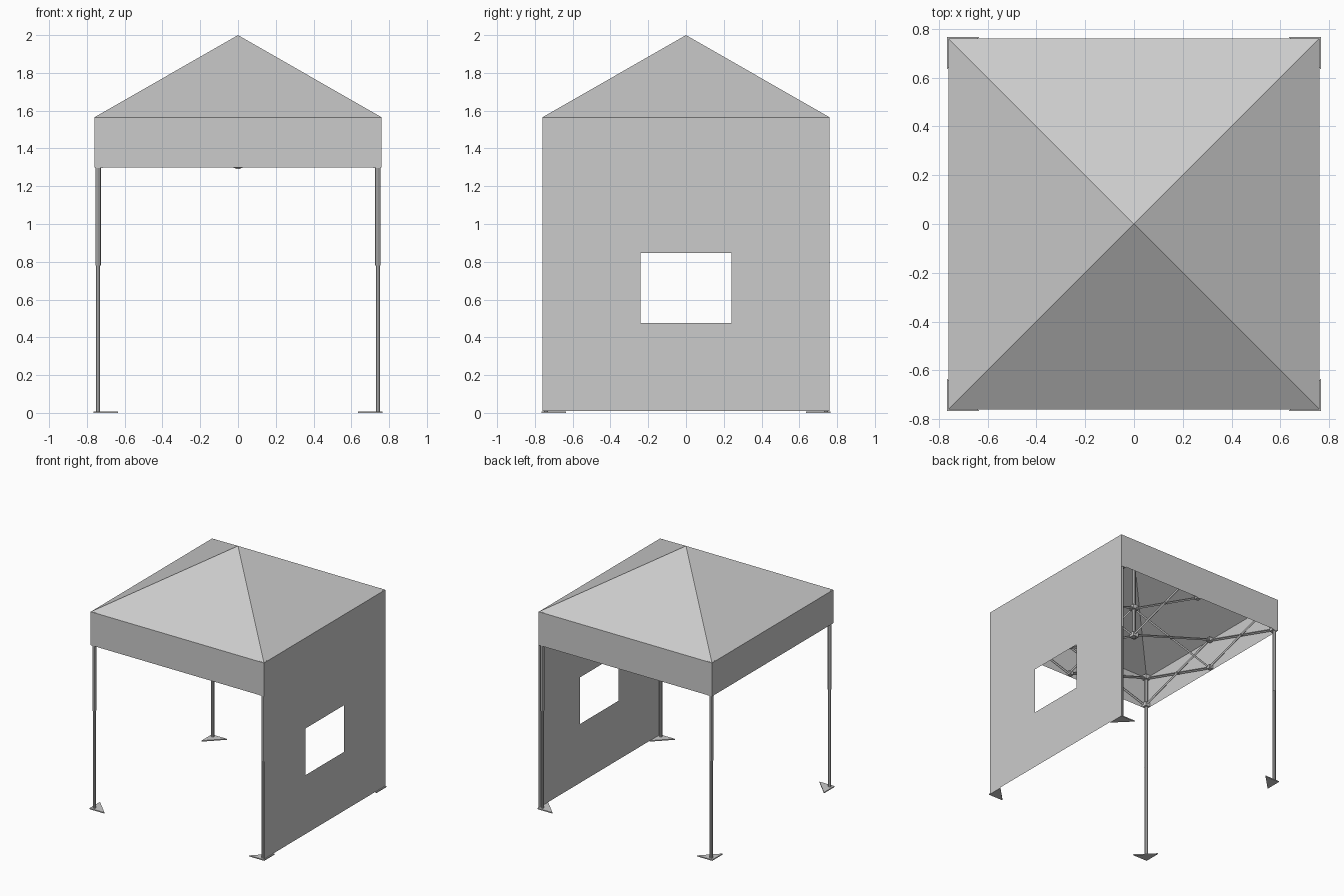
import bpy, bmesh, math
from mathutils import Vector

if "Cube" in bpy.data.objects:
    bpy.data.objects.remove(bpy.data.objects["Cube"])

H, EAVE, HEM, APEX = 0.76, 1.565, 1.30, 2.0   # canopy half width and heights
L = 0.741                                      # leg centre offset
TOP, LOW = 1.55, 1.315                         # upper and lower truss joints


def mesh_object(name, verts, faces):
    me = bpy.data.meshes.new(name)
    me.from_pydata(verts, [], faces)
    me.update()
    ob = bpy.data.objects.new(name, me)
    bpy.context.collection.objects.link(ob)
    return ob


def box(name, center, size):
    bpy.ops.mesh.primitive_cube_add(size=1, location=center)
    ob = bpy.context.object
    ob.name, ob.scale = name, size
    return ob


def rod(name, a, b, radius, sides=8):
    a, b = Vector(a), Vector(b)
    d = b - a
    bpy.ops.mesh.primitive_cylinder_add(vertices=sides, radius=radius,
                                        depth=d.length, location=(a + b) / 2)
    ob = bpy.context.object
    ob.name = name
    ob.rotation_euler = d.to_track_quat('Z', 'Y').to_euler()
    return ob


# Pyramid roof
corners = [(-H, -H), (H, -H), (H, H), (-H, H)]
mesh_object("roof", [(x, y, EAVE) for x, y in corners] + [(0, 0, APEX)],
            [(i, (i + 1) % 4, 4) for i in range(4)])

# Short valances on front, back and left
for name, i in (("front_valance", 0), ("back_valance", 2), ("left_valance", 3)):
    (x0, y0), (x1, y1) = corners[i], corners[(i + 1) % 4]
    mesh_object(name, [(x0, y0, HEM), (x1, y1, HEM), (x1, y1, EAVE), (x0, y0, EAVE)],
                [(0, 1, 2, 3)])

# Full right wall with a window opening
outer = [(H, -H, 0.01), (H, H, 0.01), (H, H, EAVE), (H, -H, EAVE)]
inner = [(H, -0.24, 0.477), (H, 0.24, 0.477), (H, 0.24, 0.847), (H, -0.24, 0.847)]
mesh_object("right_wall", outer + inner,
            [(i, (i + 1) % 4, (i + 1) % 4 + 4, i + 4) for i in range(4)])

# Telescopic legs with triangular foot plates and corner brackets
for sx in (-1, 1):
    for sy in (-1, 1):
        x, y = sx * L, sy * L
        rod("upper_leg", (x, y, 0.78), (x, y, EAVE - 0.005), 0.0145)
        rod("lower_leg", (x, y, 0), (x, y, 0.80), 0.0115)
        c, e = 0.766, 0.635
        tri = [(sx * c, sy * c), (sx * e, sy * c), (sx * c, sy * e)]
        if sx * sy < 0:
            tri.reverse()
        mesh_object("foot_plate", [(*p, z) for z in (0, 0.008) for p in tri],
                    [(2, 1, 0), (3, 4, 5), (0, 1, 4, 3), (1, 2, 5, 4), (2, 0, 3, 5)])
        for z in (TOP, LOW):
            k = 0.736
            box("leg_bracket", (sx * k, sy * k, z), (0.042, 0.042, 0.035))


def scissor(name, p, q):
    # Two crossing bars side by side, pinned at the middle
    p, q = Vector((*p, 0)), Vector((*q, 0))
    d = (q - p).normalized()
    side = Vector((-d.y, d.x, 0)) * 0.008
    up, lo = Vector((0, 0, TOP)), Vector((0, 0, LOW))
    rod(name, p + up + side, q + lo + side, 0.0095, 4)
    rod(name, p + lo - side, q + up - side, 0.0095, 4)
    m = (p + q + up + lo) / 2
    rod("pivot_pin", m - side * 2, m + side * 2, 0.008)


# Scissor trusses along each side and from side middles to the mast
mids = [(0, -L), (L, 0), (0, L), (-L, 0)]
posts = [(-L, -L), (L, -L), (L, L), (-L, L)]
for i, mid in enumerate(mids):
    scissor("side_truss", posts[i], mid)
    scissor("side_truss", mid, posts[(i + 1) % 4])
    scissor("centre_truss", mid, (0, 0))
    for z in (TOP, LOW):
        box("truss_joint", (mid[0] * 0.995, mid[1] * 0.995, z), (0.034, 0.034, 0.03))

# Central mast holding the apex
rod("mast", (0, 0, 1.29), (0, 0, APEX - 0.02), 0.014)
for z in (TOP, LOW):
    box("mast_hub", (0, 0, z), (0.05, 0.05, 0.035))
